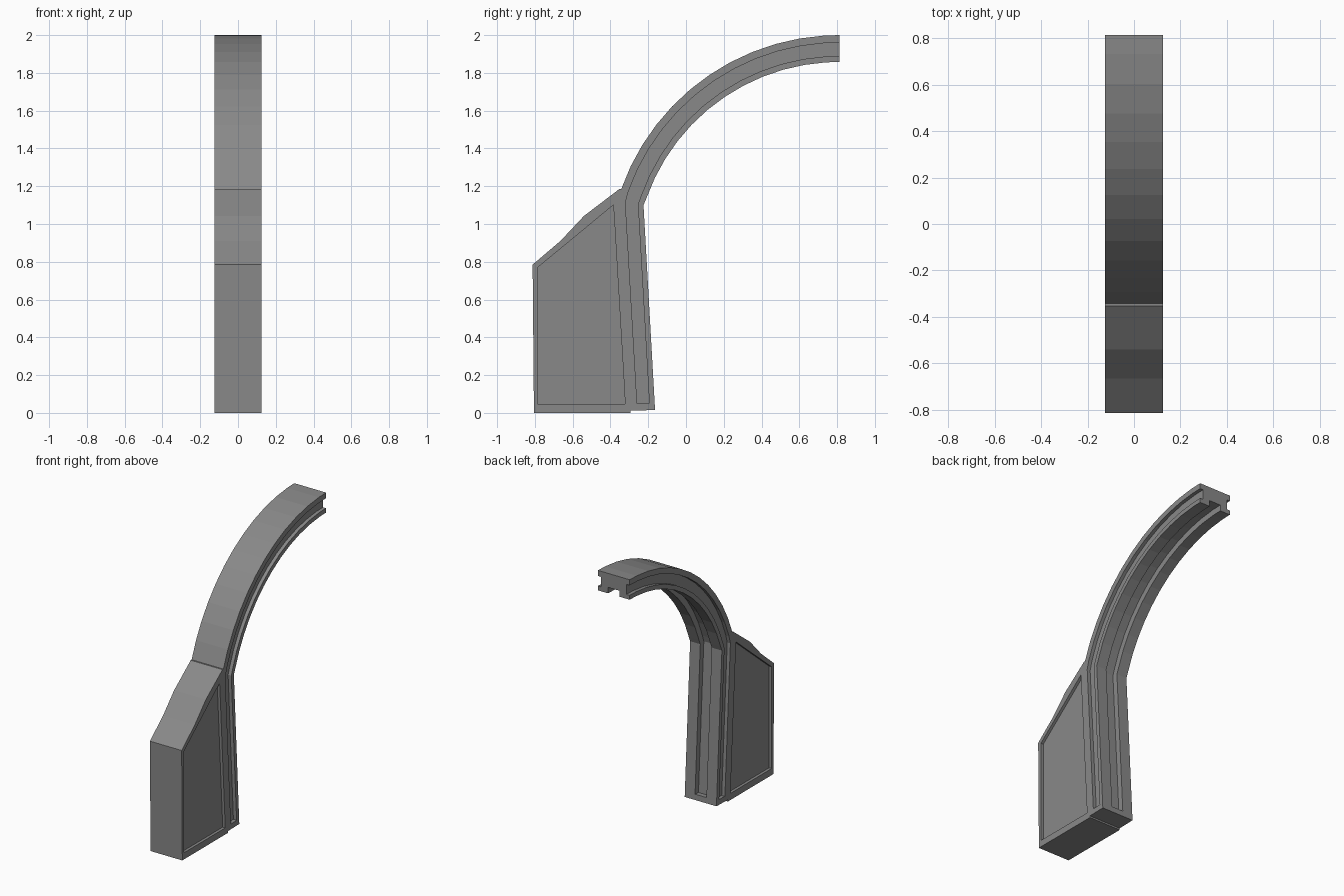
import bpy, bmesh, math
from mathutils import Vector

if "Cube" in bpy.data.objects:
    bpy.data.objects.remove(bpy.data.objects["Cube"])

HALF = 0.125  # half width along x

# Dark grey stone
grey = bpy.data.materials.new("dark_grey")
grey.diffuse_color = (0.25, 0.25, 0.25, 1)
grey.use_nodes = True
grey.node_tree.nodes["Principled BSDF"].inputs["Base Color"].default_value = grey.diffuse_color


def make_object(name, bm):
    bmesh.ops.recalc_face_normals(bm, faces=bm.faces)
    mesh = bpy.data.meshes.new(name)
    bm.to_mesh(mesh)
    bm.free()
    mesh.materials.append(grey)
    ob = bpy.data.objects.new(name, mesh)
    bpy.context.collection.objects.link(ob)
    return ob


def bridge(bm, a, b):
    n = len(a)
    for i in range(n):
        j = (i + 1) % n
        bm.faces.new((a[i], a[j], b[j], b[i]))


def loft(name, section, stations):
    """Sweep section (x, fraction from outer to inner edge) through (outer, inner) pairs."""
    bm = bmesh.new()
    rings = []
    for outer, inner in stations:
        o, i = Vector(outer), Vector(inner)
        ring = []
        for x, t in section:
            p = o.lerp(i, t)
            ring.append(bm.verts.new((x, p.x, p.y)))
        rings.append(ring)
    for a, b in zip(rings, rings[1:]):
        bridge(bm, a, b)
    bm.faces.new(rings[0])
    bm.faces.new(rings[-1])
    return make_object(name, bm)


# Rib: straight leg, then a faceted arc ending in a short level piece
foot_low = ((-0.293, 0.012), (-0.164, 0.015))
foot_top = ((-0.295, 0.047), (-0.166, 0.055))
knee = ((-0.358, 1.12), (-0.225, 1.10))
CY, CZ, R_OUT, R_IN = 0.81, 0.777, 1.223, 1.081
arc = []
for k in range(12):
    a = math.radians(70.5 - k * 6.07)
    arc.append(tuple((CY - r * math.sin(a), CZ + r * math.cos(a))
                     for r in (R_OUT, R_IN)))
stations = [foot_top, knee] + arc + [((0.812, 2.0), (0.812, 1.858))]

# Section with side grooves and an inner channel, mirrored across x
half = [(HALF, 0), (HALF, 0.28), (0.1, 0.28), (0.1, 0.78),
        (HALF, 0.78), (HALF, 1), (0.045, 1), (0.045, 0.7)]
section = half + [(-x, t) for x, t in reversed(half)]
loft("curved_rib", section, stations)

# Solid foot closing the grooves
loft("rib_foot", [(HALF, 0), (HALF, 1), (-HALF, 1), (-HALF, 0)], [foot_low, foot_top])

# Buttress with a recessed panel on each side; its back edge follows the rib
outline = [(-0.805, 0), (-0.812, 0.785), (-0.665, 0.91), (-0.54, 1.043),
           (-0.353, 1.185), arc[0][0], knee[0], foot_top[0], foot_low[0], (-0.293, 0)]
panel = [(-0.785, 0.047), (-0.785, 0.77), (-0.665, 0.869), (-0.54, 0.972),
         (-0.40, 1.088), (-0.385, 1.10), (-0.38, 1.03), (-0.326, 0.12),
         (-0.324, 0.08), (-0.322, 0.047)]
bm = bmesh.new()
edges = []
for side in (1, -1):
    rings = [[bm.verts.new((side * x, y, z)) for y, z in pts]
             for pts, x in ((outline, HALF), (panel, HALF), (panel, HALF - 0.02))]
    bridge(bm, rings[0], rings[1])
    bridge(bm, rings[1], rings[2])
    bm.faces.new(rings[2])
    edges.append(rings[0])
bridge(bm, *edges)
make_object("buttress", bm)
